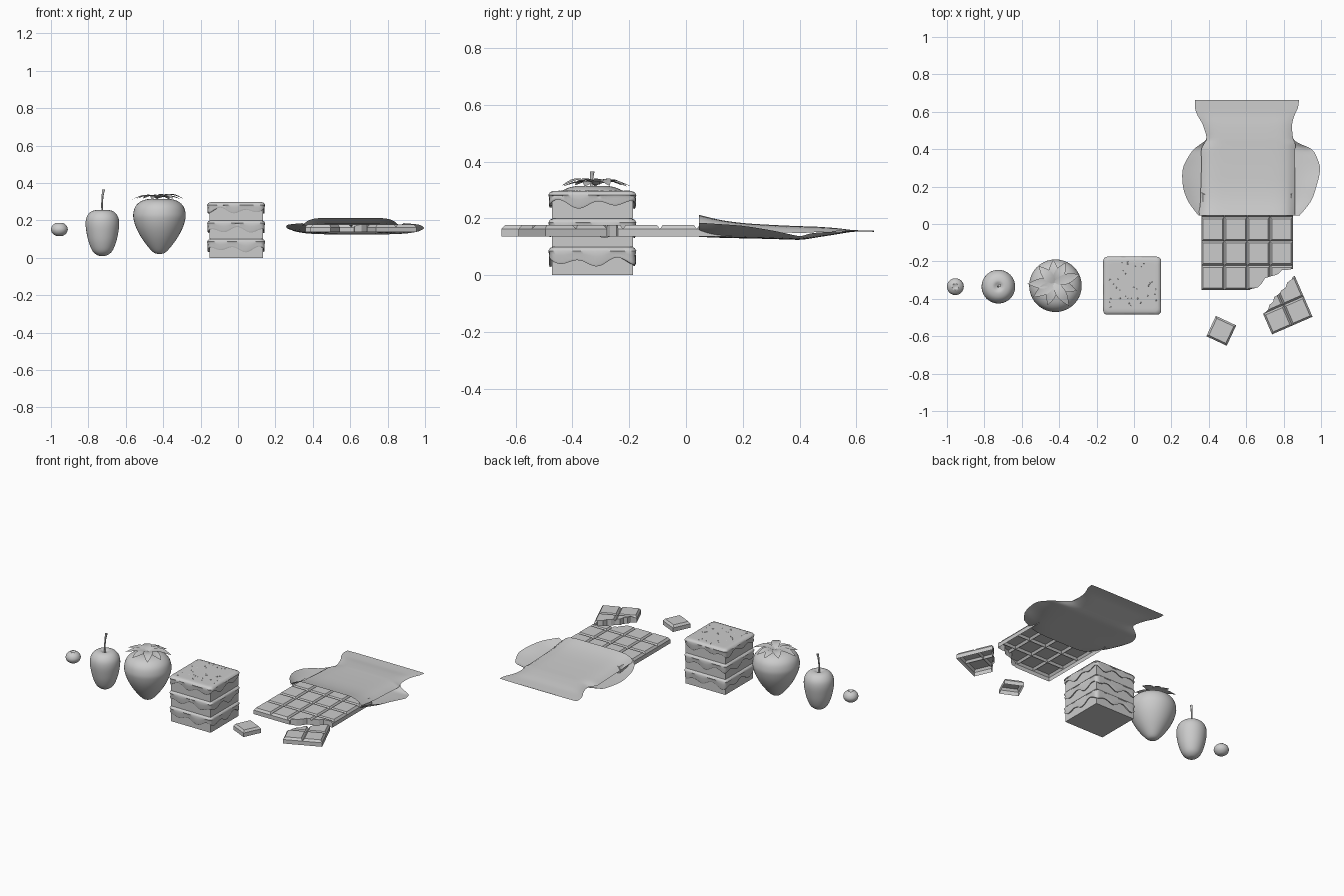
import bpy, bmesh, math, random
from mathutils import Matrix, Vector

if "Cube" in bpy.data.objects:
    bpy.data.objects.remove(bpy.data.objects["Cube"])

random.seed(4)


def finish(bm, name, angle=None):
    bmesh.ops.recalc_face_normals(bm, faces=bm.faces)
    me = bpy.data.meshes.new(name)
    bm.to_mesh(me)
    bm.free()
    ob = bpy.data.objects.new(name, me)
    bpy.context.collection.objects.link(ob)
    if angle:
        bpy.ops.object.select_all(action='DESELECT')
        ob.select_set(True)
        bpy.context.view_layer.objects.active = ob
        bpy.ops.object.shade_smooth_by_angle(angle=math.radians(angle))
    return ob


def skin(bm, rings, closed=True):
    """Join rows of points with quads."""
    vs = [[bm.verts.new(p) for p in r] for r in rings]
    for a, b in zip(vs, vs[1:]):
        n = len(a)
        for i in range(n if closed else n - 1):
            j = (i + 1) % n
            bm.faces.new((a[i], a[j], b[j], b[i]))
    return vs


def smooth_path(pts, steps=4):
    out = []
    for i in range(len(pts) - 1):
        p = [Vector(pts[max(0, min(len(pts) - 1, i + k))]) for k in (-1, 0, 1, 2)]
        for s in range(steps):
            t = s / steps
            out.append(0.5 * (2 * p[1] + (p[2] - p[0]) * t + (2 * p[0] - 5 * p[1] + 4 * p[2] - p[3]) * t * t
                              + (3 * p[1] - p[0] - 3 * p[2] + p[3]) * t ** 3))
    return out + [Vector(pts[-1])]


def lathe(name, cx, cy, pts, n=40):
    bm = bmesh.new()
    rings = [[(cx + max(r, 0) * math.cos(k * math.tau / n), cy + max(r, 0) * math.sin(k * math.tau / n), z)
              for k in range(n)] for r, z in smooth_path(pts)]
    skin(bm, rings)
    bmesh.ops.remove_doubles(bm, verts=bm.verts, dist=1e-5)
    return finish(bm, name, 60)


def leaf(bm, cx, cy, z, ang, length, width, lift, start=0.0):
    rows = []
    for i in range(9):
        t = i / 8
        d = start + length * t
        w = width * (math.sin(math.pi * (0.12 + 0.88 * t)) + 0.01)
        zz = z + lift * math.sin(t * 3.6)
        rows.append([(cx + d * math.cos(ang) - s * w * math.sin(ang),
                      cy + d * math.sin(ang) + s * w * math.cos(ang), zz + abs(s) * w * 0.15)
                     for s in (-1, 0, 1)])
    skin(bm, rows, False)


# Blueberry with a five-pointed crown
lathe("blueberry", -0.955, -0.335, [(0, .115), (.02, .118), (.038, .132), (.045, .151), (.039, .17),
                                    (.026, .182), (.018, .186), (.013, .181), (0, .178)])
bm = bmesh.new()
for k in range(5):
    leaf(bm, -0.955, -0.335, .184, k * math.tau / 5 + .3, .014, .007, .002, .01)
finish(bm, "blueberry_crown", 60)

# Long cherry with its stem
lathe("cherry", -0.725, -0.335, [(0, .01), (.025, .013), (.052, .035), (.072, .08), (.084, .13), (.09, .18),
                                 (.084, .218), (.063, .245), (.033, .255), (.012, .248), (0, .243)])
bm = bmesh.new()
stem = smooth_path([(-.725, -.335, .24), (-.727, -.335, .28), (-.724, -.333, .33), (-.719, -.33, .365)])
vs = skin(bm, [[(p.x + r * math.cos(k * math.pi / 5), p.y + r * math.sin(k * math.pi / 5), p.z) for k in range(10)]
               for i, p in enumerate(stem) for r in [.0045 + .004 * (i / (len(stem) - 1)) ** 4]])
bm.faces.new(vs[-1])
finish(bm, "cherry_stem", 50)

# Strawberry with leaves
lathe("strawberry", -0.42, -0.33, [(0, .02), (.028, .026), (.058, .055), (.095, .105), (.122, .155), (.137, .2),
                                   (.14, .235), (.128, .275), (.097, .303), (.05, .315), (0, .312)])
bm = bmesh.new()
for k in range(9):
    leaf(bm, -.425, -.315, .318 + .004 * (k % 2), math.radians(97 + 40 * k + random.uniform(-6, 6)),
         .135 + random.uniform(-.015, .015), .027, random.uniform(.008, .017))
finish(bm, "strawberry_leaves", 60)

# Layered cake with dripping icing
CX, CY, HALF = -0.01, -0.33, 0.155
outline = []
R = 0.022
for side in range(4):
    rot = Matrix.Rotation(side * math.pi / 2, 2)
    pts = [(HALF, -(HALF - R) + 2 * (HALF - R) * i / 24) for i in range(25)]
    pts += [(HALF - R + R * math.cos(a), HALF - R + R * math.sin(a)) for a in (math.pi / 8, math.pi / 4, math.pi * 3 / 8)]
    outline += [rot @ Vector(p) for p in pts]
N = len(outline)
for layer, (bottom, top) in enumerate([(0, .1), (.1, .2), (.2, .297)]):
    bm = bmesh.new()
    bmesh.ops.create_cube(bm, size=1, matrix=Matrix.Translation((CX, CY, (bottom + top - .006) / 2))
                          @ Matrix.Diagonal((.286, .286, top - .006 - bottom, 1)))
    finish(bm, f"cake_layer_{layer}")
    ph = random.uniform(0, 6)
    low = [top - (.054, .052, .046)[layer] + .011 * math.sin(9 * i * math.tau / N + ph)
           + .006 * math.sin(5 * i * math.tau / N + 2 * ph) for i in range(N)]
    rings = []
    for inset, f in [(.035, lambda l: top), (.018, lambda l: top), (.006, lambda l: top - .004),
                     (0, lambda l: top - .014), (.004, lambda l: (top + l) / 2), (.002, lambda l: l + .008),
                     (.005, lambda l: l), (.014, lambda l: l + .002)]:
        s = 1 - inset / HALF
        rings.append([(CX + p.x * s, CY + p.y * s, f(l)) for p, l in zip(outline, low)])
    bm = bmesh.new()
    vs = skin(bm, rings)
    bm.faces.new(vs[0])
    finish(bm, f"icing_{layer}", 50)

# Crumbs on the top icing
bm = bmesh.new()
for _ in range(34):
    m = Matrix.Translation((CX + random.uniform(-.13, .13), CY + random.uniform(-.13, .13), .297))
    m = m @ Matrix.Rotation(random.uniform(0, 3), 4, 'Z') @ Matrix.Diagonal((.007, .0035, .002, 1))
    bmesh.ops.create_icosphere(bm, subdivisions=1, radius=1, matrix=m)
finish(bm, "crumbs", 50)

# Chocolate: open-bottomed moulded tiles, optionally with a broken corner
Z0, ZG, ZT = .137, .163, .177


def chocolate(name, nx, ny, px, py, origin, deg, broken=None):
    bm = bmesh.new()
    node = [[[bm.verts.new((i * px, j * py, z)) for z in (Z0, ZG)] for j in range(ny + 1)] for i in range(nx + 1)]
    for i in range(nx):
        for j in range(ny):
            q = [node[i][j], node[i + 1][j], node[i + 1][j + 1], node[i][j + 1]]
            bm.faces.new([v[0] for v in reversed(q)])
            t = [bm.verts.new((v[1].co.x + sx * .01, v[1].co.y + sy * .01, ZT))
                 for v, sx, sy in zip(q, (1, -1, -1, 1), (1, 1, -1, -1))]
            bm.faces.new(t)
            edge = (j == 0, i == nx - 1, j == ny - 1, i == 0)
            for k in range(4):
                a, b = q[k], q[(k + 1) % 4]
                bm.faces.new((a[1], b[1], t[(k + 1) % 4], t[k]))
                if edge[k]:
                    bm.faces.new((a[0], b[0], b[1], a[1]))
    ob = finish(bm, name)
    if broken:
        cb = bmesh.new()
        vs = skin(cb, [[(x, y, z) for x, y in broken] for z in (.1, .25)])
        for r in vs:
            cb.faces.new(r)
        cut = finish(cb, "break_cutter")
        mod = ob.modifiers.new("break", 'BOOLEAN')
        mod.operation, mod.object, mod.solver = 'DIFFERENCE', cut, 'EXACT'
        bpy.context.view_layer.objects.active = ob
        bpy.ops.object.modifier_apply(modifier="break")
        bpy.data.objects.remove(cut)
    bm = bmesh.new()
    bm.from_mesh(ob.data)
    base = [f for f in bm.faces if f.calc_center_median().z < Z0 + .0005]
    bmesh.ops.delete(bm, geom=base, context='FACES')
    bm.to_mesh(ob.data)
    bm.free()
    ob.location = (*origin, 0)
    ob.rotation_euler.z = math.radians(deg)


chocolate("chocolate_bar", 4, 4, .1225, .13, (.36, -.352), 0,
          [(.25, -.02), (.262, .004), (.3, .012), (.325, .037), (.34, .062), (.37, .072), (.395, .078),
           (.412, .085), (.43, .105), (.46, .106), (.52, .118), (.52, -.02)])
chocolate("broken_piece", 2, 2, .118, .119, (.738, -.59), 23.5,
          [(-.03, .115), (.012, .122), (.035, .13), (.05, .15), (.075, .157), (.09, .178), (.12, .183),
           (.14, .196), (.165, .2), (.185, .222), (.215, .228), (.235, .25), (-.03, .3)])
chocolate("loose_square", 1, 1, .12, .12, (.387, -.6), -25)

# Torn wrapper: y, top left, top right, flap left, flap right, top z, bottom z, flap z
rows = [(.045, .345, .86, .345, .885, .213, .135, .185), (.12, .355, .86, .29, .945, .195, .132, .18),
        (.2, .357, .86, .262, .975, .184, .13, .174), (.29, .36, .86, .26, .995, .178, .128, .16),
        (.35, .36, .86, .285, .98, .175, .126, .148), (.4, .36, .862, .32, .95, .173, .125, .138),
        (.43, .375, .862, .36, .885, .172, .128, .145), (.46, .388, .85, .388, .85, .171, .133, .15),
        (.53, .368, .845, .368, .845, .166, .144, .154), (.58, .34, .858, .34, .858, .16, .152, .156),
        (.62, .326, .876, .326, .876, .158, .154, .156), (.662, .326, .882, .326, .882, .157, .153, .155)]
for name, a, b, zi in (("wrapper_top", 1, 2, 5), ("wrapper_bottom", 3, 4, 6)):
    grid = []
    for r in smooth_path(rows, 3):
        line = []
        for k in range(25):
            u = k / 12 - 1
            zedge = (r[5] + r[6]) / 2 if a == 1 else r[7]
            x = r[a] + (r[b] - r[a]) * k / 24
            line.append((x, r[0], r[zi] + (zedge - r[zi]) * abs(u) ** (8 if a == 1 else 5)))
        grid.append(line)
    bm = bmesh.new()
    skin(bm, grid, False)
    finish(bm, name, 60)
